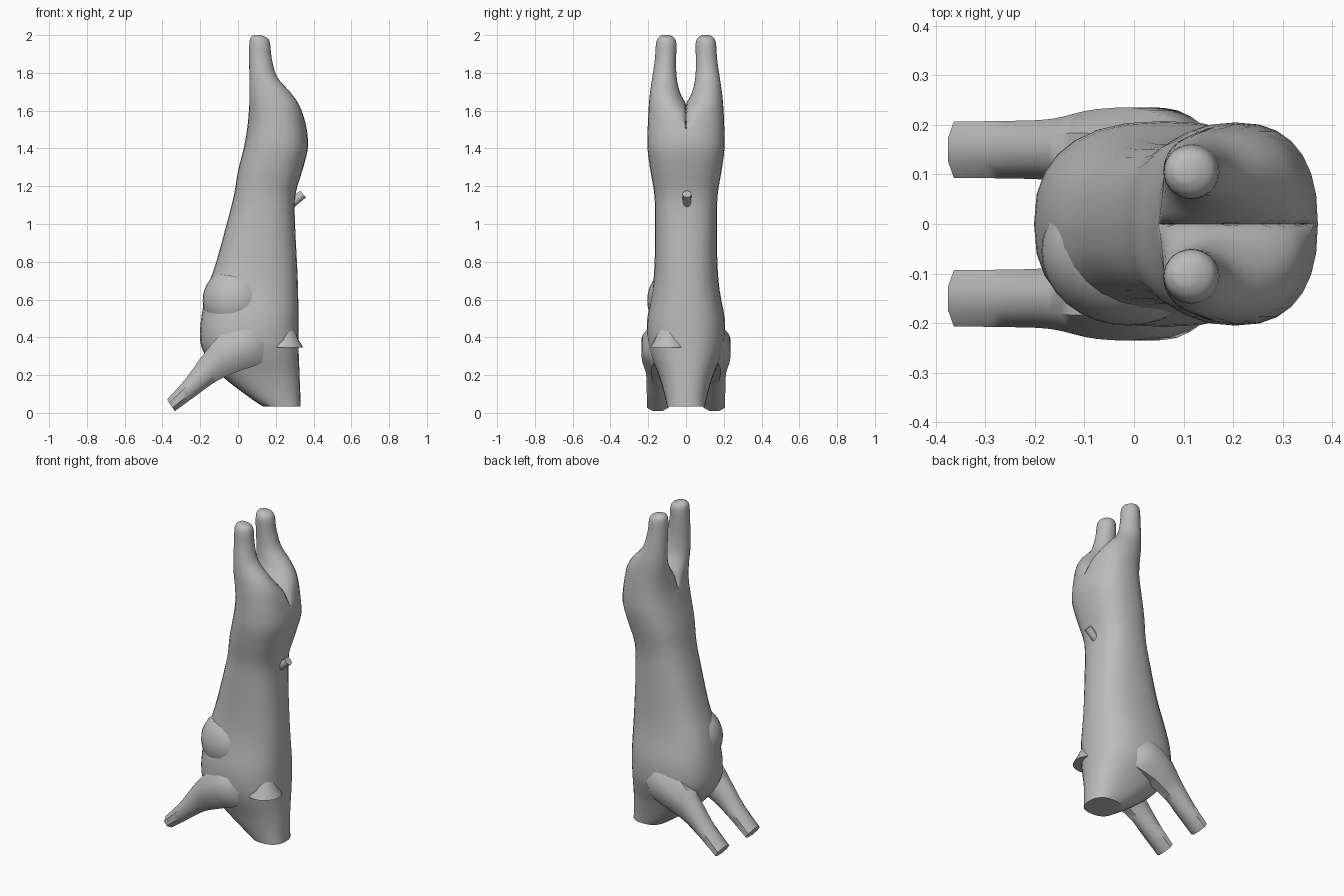
import bpy, bmesh, math
from mathutils import Vector

if "Cube" in bpy.data.objects:
    bpy.data.objects.remove(bpy.data.objects["Cube"])

grey = bpy.data.materials.new("mid grey")
grey.diffuse_color = (0.5, 0.5, 0.5, 1)
grey.use_nodes = True
grey.node_tree.nodes["Principled BSDF"].inputs["Base Color"].default_value = grey.diffuse_color


def finish(bm, name, angle=40):
    bmesh.ops.recalc_face_normals(bm, faces=bm.faces[:])
    me = bpy.data.meshes.new(name)
    bm.to_mesh(me)
    bm.free()
    ob = bpy.data.objects.new(name, me)
    bpy.context.collection.objects.link(ob)
    me.materials.append(grey)
    bpy.ops.object.select_all(action='DESELECT')
    ob.select_set(True)
    bpy.context.view_layer.objects.active = ob
    bpy.ops.object.shade_smooth_by_angle(angle=math.radians(angle))
    return ob


def spline(rows, steps):
    # Catmull-Rom interpolation of whole table rows
    out = []
    n = len(rows)
    for i in range(n - 1):
        p = [rows[max(0, min(n - 1, i + k))] for k in (-1, 0, 1, 2)]
        for s in range(steps):
            t = s / steps
            out.append([0.5 * (2 * b + (c - a) * t + (2 * a - 5 * b + 4 * c - d) * t * t
                        + (3 * b - a - 3 * c + d) * t ** 3) for a, b, c, d in zip(*p)])
    return out + [list(rows[-1])]


def loft(bm, rings):
    vs = [[bm.verts.new(p) for p in r] for r in rings]
    n = len(vs[0])
    for a, b in zip(vs, vs[1:]):
        for i in range(n):
            j = (i + 1) % n
            bm.faces.new((a[i], a[j], b[j], b[i]))
    bm.faces.new(vs[0])
    bm.faces.new(vs[-1])


def power(v, e):
    return math.copysign(abs(v) ** e, v)


# Body half with ear: z, back x, front x, centre y, outer radius, inner radius
profile = [
    (0.035, 0.13, 0.332, 0, 0.10, 0),
    (0.10, 0.035, 0.330, 0, 0.115, 0),
    (0.20, -0.09, 0.326, 0, 0.145, 0),
    (0.30, -0.17, 0.322, 0, 0.185, 0),
    (0.38, -0.20, 0.320, 0, 0.205, 0),
    (0.50, -0.195, 0.320, 0, 0.205, 0),
    (0.65, -0.165, 0.318, 0, 0.178, 0),
    (0.80, -0.115, 0.312, 0, 0.166, 0),
    (1.00, -0.06, 0.302, 0, 0.164, 0),
    (1.15, -0.022, 0.303, 0, 0.167, 0),
    (1.28, 0.0, 0.340, 0, 0.188, 0),
    (1.40, 0.03, 0.370, 0, 0.204, 0),
    (1.50, 0.048, 0.364, 0.0, 0.203, 0.0),
    (1.58, 0.056, 0.344, 0.05, 0.150, 0.08),
    (1.64, 0.060, 0.318, 0.09, 0.106, 0.088),
    (1.70, 0.060, 0.275, 0.11, 0.080, 0.077),
    (1.78, 0.060, 0.206, 0.112, 0.066, 0.062),
    (1.88, 0.059, 0.178, 0.108, 0.056, 0.056),
    (1.955, 0.060, 0.170, 0.105, 0.054, 0.054),
    (1.985, 0.066, 0.155, 0.105, 0.043, 0.043),
    (2.00, 0.082, 0.120, 0.105, 0.02, 0.02),
]
bm = bmesh.new()
rings = []
N = 28
for z, xb, xf, yc, ro, ri in spline(profile, 3):
    ring = []
    e = 0.82 if z < 1.5 else max(0.82, min(1.0, 0.82 + (z - 1.5)))
    for i in range(N):
        t = 2 * math.pi * i / N
        s = math.sin(t)
        y = yc + (ro if s >= 0 else max(ri, 0)) * power(s, e)
        if z < 1.505 or abs(y) < 1e-4:
            y = max(y, 0) if s > 1e-6 else 0
        ring.append(((xb + xf) / 2 + (xf - xb) / 2 * power(math.cos(t), e),
                     max(y, 0), min(z, 2.0)))
    rings.append(ring)
loft(bm, rings)
bmesh.ops.delete(bm, geom=[f for f in bm.faces if all(abs(v.co.y) < 1e-4 for v in f.verts)],
                 context='FACES')
dup = bmesh.ops.duplicate(bm, geom=bm.verts[:] + bm.edges[:] + bm.faces[:])
for g in dup["geom"]:
    if isinstance(g, bmesh.types.BMVert):
        g.co.y *= -1
bmesh.ops.remove_doubles(bm, verts=bm.verts[:], dist=0.0005)
finish(bm, "body_with_ears", 50)

# Legs: eight-sided lofts that flare into the hips (x, y, z, thickness, half width)
leg_path = [
    (-0.355, 0.15, 0.04, 0.037, 0.057),
    (-0.25, 0.15, 0.135, 0.052, 0.058),
    (-0.15, 0.15, 0.235, 0.076, 0.062),
    (-0.05, 0.15, 0.31, 0.105, 0.082),
    (0.06, 0.125, 0.37, 0.125, 0.104),
    (0.15, 0.08, 0.43, 0.11, 0.09),
]
across = Vector((0.55, 0, -0.83)).normalized()
for side, name in ((1, "left_leg"), (-1, "right_leg")):
    bm = bmesh.new()
    rings = []
    for x, y, z, h, w in spline(leg_path, 4):
        ring = []
        for i in range(8):
            t = 2 * math.pi * (i + 0.5) / 8
            k = 1 / math.cos(math.pi / 8)
            p = Vector((x, y, z)) + across * (h * k * math.cos(t))
            ring.append((p.x, side * (y + w * k * math.sin(t)), p.z))
        rings.append(ring)
    loft(bm, rings)
    finish(bm, name, 50)

# Round bulge on one flank
bm = bmesh.new()
bmesh.ops.create_uvsphere(bm, u_segments=32, v_segments=20, radius=1)
for v in bm.verts:
    v.co = (-0.012 + 0.175 * v.co.x, -0.055 + 0.15 * v.co.y, 0.595 + 0.175 * v.co.z)
finish(bm, "flank_bulge")

# Flared cap half sunk into the front
bm = bmesh.new()
loft(bm, [[(0.245 + r * math.cos(a), -0.09 + r * math.sin(a), z)
           for a in (2 * math.pi * i / 24 for i in range(24))]
          for z, r in ((0.345, 0.10), (0.36, 0.092), (0.39, 0.074), (0.42, 0.063), (0.45, 0.045))])
finish(bm, "front_cap")

# Small peg below the head
bm = bmesh.new()
bmesh.ops.create_cone(bm, cap_ends=True, segments=12, radius1=0.02, radius2=0.024, depth=0.11)
peg = finish(bm, "peg")
peg.rotation_euler = (0, math.radians(48), 0)
peg.location = (0.303, 0.005, 1.122)
